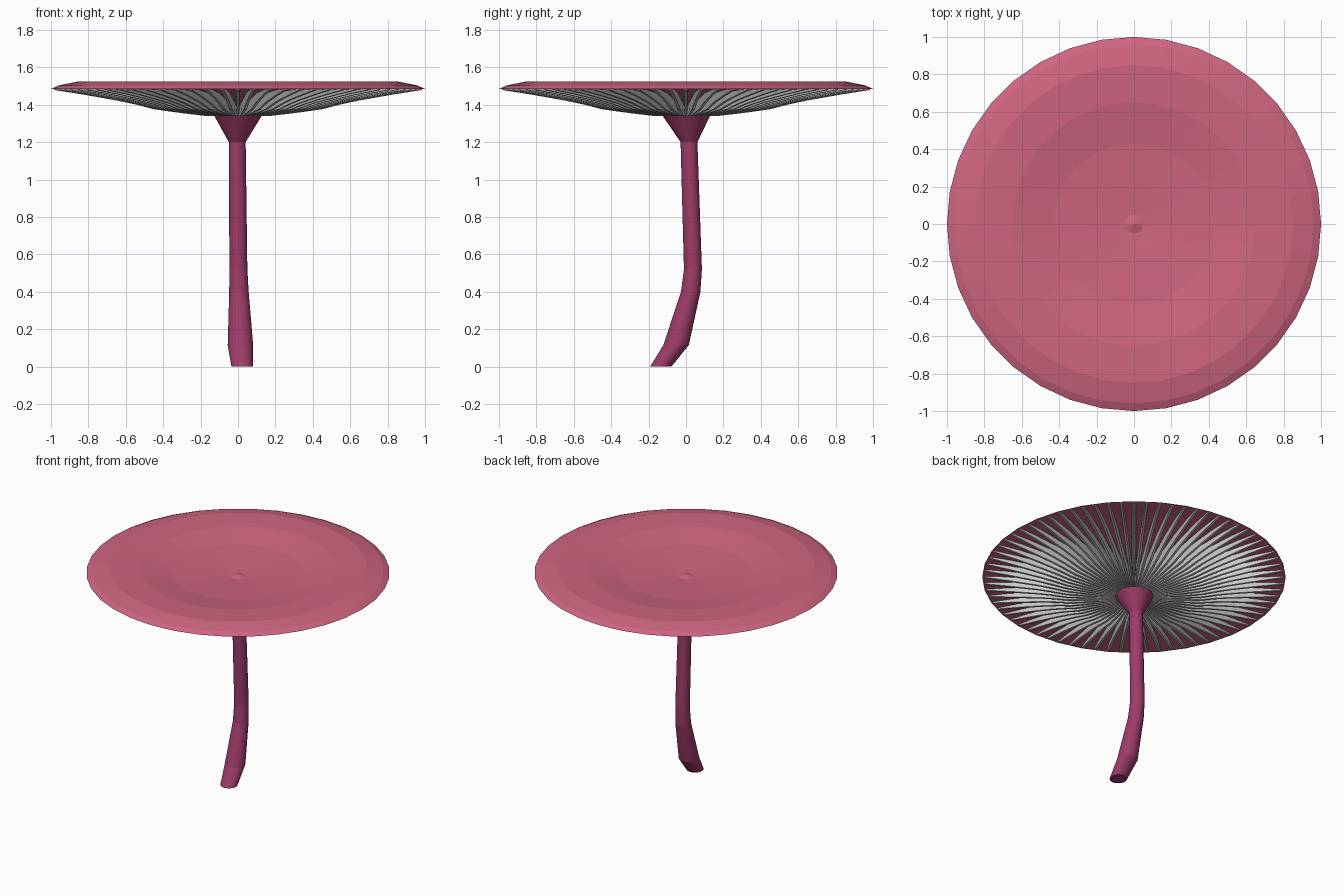
import bpy, bmesh, math
from mathutils import Vector

if "Cube" in bpy.data.objects:
    bpy.data.objects.remove(bpy.data.objects["Cube"])


def material(name, color):
    m = bpy.data.materials.new(name)
    m.diffuse_color = (*color, 1)
    m.use_nodes = True
    m.node_tree.nodes["Principled BSDF"].inputs["Base Color"].default_value = m.diffuse_color
    return m


def finish(name, bm, mat=None):
    bmesh.ops.recalc_face_normals(bm, faces=bm.faces)
    me = bpy.data.meshes.new(name)
    bm.to_mesh(me)
    bm.free()
    ob = bpy.data.objects.new(name, me)
    bpy.context.collection.objects.link(ob)
    if mat:
        me.materials.append(mat)
    return ob


def loft(name, rings, sides, mat):
    """Skin horizontal rings given as (x, y, z, rx, ry) and close both ends."""
    bm = bmesh.new()
    loops = []
    for x, y, z, rx, ry in rings:
        angles = [math.tau * i / sides for i in range(sides)]
        loops.append([bm.verts.new((x + rx * math.cos(a), y + ry * math.sin(a), z))
                      for a in angles])
    for a, b in zip(loops, loops[1:]):
        for i in range(sides):
            j = (i + 1) % sides
            bm.faces.new((a[i], a[j], b[j], b[i]))
    bm.faces.new(loops[0][::-1])
    bm.faces.new(loops[-1])
    return finish(name, bm, mat)


cap_pink = material("cap_pink", (0.62, 0.13, 0.215))
stem_plum = material("stem_plum", (0.34, 0.045, 0.135))

# Cap: shallow dished disc, underside first, then over the rim to the centre bump
cap_profile = [(0.10, 1.385), (0.25, 1.40), (0.43, 1.425), (0.65, 1.462), (0.85, 1.48),
               (1.0, 1.485), (0.96, 1.503), (0.85, 1.525), (0.65, 1.52), (0.43, 1.485),
               (0.12, 1.465), (0.05, 1.46), (0.004, 1.475)]
loft("cap", [(0, 0, z, r, r) for r, z in cap_profile], 36, cap_pink)

# Stem: bent stalk with a flared collar under the cap
stem_rings = [(0.022, -0.135, 0.0, 0.057, 0.057), (0.013, -0.053, 0.115, 0.068, 0.068),
              (0.005, 0.025, 0.40, 0.052, 0.052), (0.002, 0.037, 0.52, 0.048, 0.048),
              (-0.004, 0.016, 1.20, 0.045, 0.045), (0, 0.002, 1.34, 0.126, 0.126)]
loft("stem", stem_rings, 32, stem_plum)

# Gills: one radial blade profile repeated around the underside
gill_profile = [(0.06, 1.34, 1.40), (0.18, 1.341, 1.405), (0.30, 1.355, 1.415),
                (0.45, 1.376, 1.435), (0.55, 1.402, 1.45), (0.65, 1.423, 1.465),
                (0.82, 1.453, 1.485), (0.985, 1.479, 1.49)]
GILLS = 72
bm = bmesh.new()
for k in range(GILLS):
    a = math.tau * k / GILLS
    out = Vector((math.cos(a), math.sin(a), 0))
    side = Vector((-math.sin(a), math.cos(a), 0))
    loops = []
    for r, low, high in gill_profile:
        w = 0.013 if r > 0.25 else 0.007
        loops.append([bm.verts.new(out * r + side * s + Vector((0, 0, z)))
                      for s, z in ((-w, high), (-w * 0.6, low), (w * 0.6, low), (w, high))])
    for p, q in zip(loops, loops[1:]):
        for i in range(4):
            j = (i + 1) % 4
            bm.faces.new((p[i], p[j], q[j], q[i]))
    bm.faces.new(loops[0])
    bm.faces.new(loops[-1][::-1])
finish("gills", bm)
